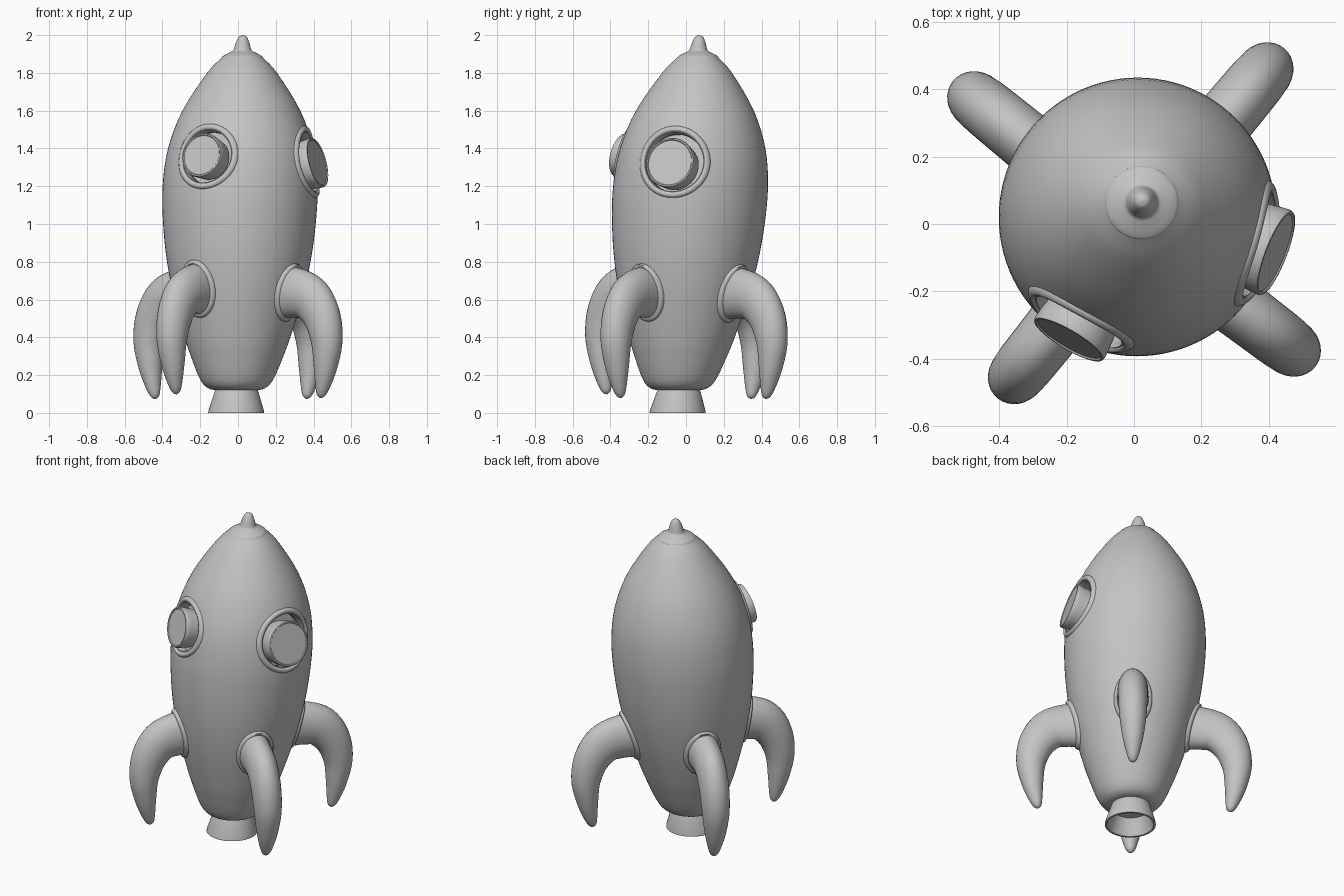
import bpy
import bmesh
from math import sin, cos, pi
from mathutils import Vector

cube = bpy.data.objects.get("Cube")
if cube:
    bpy.data.objects.remove(cube)

grey = bpy.data.materials.new("plain grey")
grey.use_nodes = True
grey.diffuse_color = (0.55, 0.55, 0.55, 1)
grey.node_tree.nodes["Principled BSDF"].inputs["Base Color"].default_value = (0.55, 0.55, 0.55, 1)

UP = Vector((0, 0, 1))


def smooth_path(points, steps):
    """Catmull-Rom curve through the points."""
    pts = [Vector(p) for p in points]
    ext = [2 * pts[0] - pts[1]] + pts + [2 * pts[-1] - pts[-2]]
    out = []
    for a, b, c, d in zip(ext, ext[1:], ext[2:], ext[3:]):
        for i in range(steps):
            t = i / steps
            out.append(b + (c - a) * t / 2 + (2 * a - 5 * b + 4 * c - d) * t * t / 2
                       + (3 * b - a - 3 * c + d) * t ** 3 / 2)
    return out + [pts[-1]]


def skin(name, rings, closed=False, angle=40):
    """Join rings of points into a smooth surface; closed joins last ring to first."""
    bm = bmesh.new()
    rows = [[bm.verts.new(p) for p in ring] for ring in rings]
    n = len(rows[0])
    for a, b in zip(rows, rows[1:] + (rows[:1] if closed else [])):
        for i in range(n):
            j = (i + 1) % n
            bm.faces.new((a[i], a[j], b[j], b[i]))
    if not closed:
        bm.faces.new(rows[0])
        bm.faces.new(rows[-1])
    bmesh.ops.recalc_face_normals(bm, faces=bm.faces)
    mesh = bpy.data.meshes.new(name)
    bm.to_mesh(mesh)
    bm.free()
    mesh.materials.append(grey)
    obj = bpy.data.objects.new(name, mesh)
    bpy.context.collection.objects.link(obj)
    shade(obj, angle)
    return obj


def shade(obj, angle):
    bpy.ops.object.select_all(action="DESELECT")
    obj.select_set(True)
    bpy.context.view_layer.objects.active = obj
    bpy.ops.object.shade_smooth_by_angle(angle=angle * pi / 180)


def axis(z):
    """The rocket leans a little, so its axis drifts with height."""
    return Vector((-0.01 + 0.0175 * z, -0.045 + 0.0575 * z, z))


def lathe(name, profile, closed=False, n=64):
    rings = [[axis(z) + Vector((r * cos(2 * pi * i / n), r * sin(2 * pi * i / n), 0))
              for i in range(n)] for r, z in profile]
    return skin(name, rings, closed)


def frame(normal):
    n = Vector(normal).normalized()
    u = UP.cross(n).normalized()
    return n, u, n.cross(u)


# Hull
hull_profile = smooth_path([(0.10, 0.12), (0.14, 0.126), (0.175, 0.15), (0.205, 0.2),
                            (0.245, 0.3), (0.28, 0.4), (0.338, 0.6), (0.38, 0.8),
                            (0.404, 1.0), (0.41, 1.2), (0.385, 1.4), (0.312, 1.6),
                            (0.185, 1.8), (0.105, 1.885)], 4)
hull = lathe("hull", hull_profile, n=96)


def hull_radius(z):
    for a, b in zip(hull_profile, hull_profile[1:]):
        if a.y <= z <= b.y:
            return a.x + (b.x - a.x) * (z - a.y) / (b.y - a.y)
    return 0.0


def on_hull(start, n):
    """Follow n from start until it leaves the hull."""
    lo, hi = 0.0, 0.8
    for _ in range(25):
        mid = (lo + hi) / 2
        p = start + n * mid
        if (p - axis(p.z)).length < hull_radius(p.z):
            lo = mid
        else:
            hi = mid
    return start + n * lo


def hull_ring(name, start, normal, width, height, section, n=64):
    """Ring moulded to the hull; section lists (outward offset, lift)."""
    d, u, v = frame(normal)
    rings = []
    for i in range(n):
        c, s = cos(2 * pi * i / n), sin(2 * pi * i / n)
        rings.append([on_hull(start + u * c * (width + o) + v * s * (height + o), d) + d * lift
                      for o, lift in section])
    return skin(name, rings, closed=True, angle=60)


def disc(name, centre, normal, profile, n=64):
    """Turned part about any direction; profile lists (radius, lift)."""
    d, u, v = frame(normal)
    return skin(name, [[centre + d * h + (u * cos(2 * pi * i / n) + v * sin(2 * pi * i / n)) * r
                        for i in range(n)] for r, h in profile], angle=35)


# Nose cap
nose = smooth_path([(0.092, 1.875), (0.106, 1.872), (0.108, 1.884), (0.092, 1.896),
                    (0.068, 1.908), (0.05, 1.918), (0.043, 1.935), (0.034, 1.965),
                    (0.02, 1.992), (0.001, 2.0)], 4)
lathe("nose_cap", nose)

# Hollow exhaust nozzle
lathe("nozzle", [(0.105, 0.135), (0.112, 0.122), (0.118, 0.105), (0.147, 0.012), (0.148, 0.0),
                 (0.135, 0.0), (0.13, 0.012), (0.1, 0.1), (0.001, 0.11), (0.001, 0.135)],
      closed=True)

# Portholes: recess in the hull, moulded rim, raised round pane
portholes = [
    ("front_porthole", (-0.47, -0.85, 0.2), 1.36, 0.165, (-0.192, -0.34, 1.365),
     (-0.5, -0.85, 0.25), 0.12),
    ("left_porthole", (0.96, -0.24, 0.17), 1.33, 0.18, (0.418, -0.085, 1.325),
     (0.93, -0.36, 0.25), 0.135),
]
cutters = []
for name, normal, z, radius, pane_at, pane_normal, pane_radius in portholes:
    d = Vector(normal).normalized()
    start = axis(z - d.z * 0.39)
    hole = radius - 0.022
    cutters.append(disc(name + "_cutter", start, d, [(hole, 0.31), (hole, 0.6)]))
    hull_ring(name + "_rim", start, d, radius, radius,
              [(0.014, -0.01), (0.012, 0.004), (0.004, 0.011), (-0.006, 0.012),
               (-0.015, 0.006), (-0.022, -0.008), (-0.026, -0.05), (-0.018, -0.06)])
    r = pane_radius
    disc(name + "_pane", Vector(pane_at), pane_normal,
         [(r - 0.01, -0.1), (r - 0.002, -0.03), (r, -0.004), (r - 0.003, 0.004),
          (r - 0.01, 0.005), (r - 0.014, 0.0)])

for cutter in cutters:
    cutter.hide_render = True
    cut = hull.modifiers.new("recess", "BOOLEAN")
    cut.object = cutter
    cut.operation = "DIFFERENCE"
    cut.solver = "EXACT"
bpy.context.view_layer.objects.active = hull
for cut in list(hull.modifiers):
    if cut.type == "BOOLEAN":
        bpy.ops.object.modifier_move_to_index(modifier=cut.name, index=0)
        bpy.ops.object.modifier_apply(modifier=cut.name)
for cutter in cutters:
    bpy.data.objects.remove(cutter)
shade(hull, 40)

# Legs: (reach, height, in-plane half width, sideways half width) along the curve
leg_path = smooth_path([(0.27, 0.64, 0.14, 0.095), (0.38, 0.635, 0.132, 0.09),
                        (0.475, 0.6, 0.122, 0.088), (0.545, 0.505, 0.105, 0.086),
                        (0.575, 0.38, 0.086, 0.08), (0.567, 0.25, 0.064, 0.064),
                        (0.55, 0.15, 0.042, 0.042), (0.537, 0.095, 0.023, 0.023),
                        (0.532, 0.078, 0.001, 0.001)], 5)
legs = [("front_right_leg", -0.35, -0.45, 0.02), ("front_left_leg", 0.47, -0.37, 0.0),
        ("back_left_leg", 0.39, 0.455, -0.005), ("back_right_leg", -0.47, 0.37, -0.005)]
for name, x, y, dz in legs:
    base = axis(0.55)
    out = Vector((x - base.x, y - base.y, 0))
    stretch = out.length / 0.575
    out.normalize()
    side = UP.cross(out)
    rings = []
    for i, p in enumerate(leg_path):
        a, b = leg_path[max(i - 1, 0)], leg_path[min(i + 1, len(leg_path) - 1)]
        along = (out * (b[0] - a[0]) + UP * (b[1] - a[1])).normalized()
        across = side.cross(along)
        centre = Vector((base.x, base.y, p[1] + dz)) + out * p[0] * stretch
        rings.append([centre + across * p[2] * cos(2 * pi * k / 32) + side * p[3] * sin(2 * pi * k / 32)
                      for k in range(32)])
    skin(name, rings, angle=60)
    # Collar where the leg meets the hull
    hull_ring(name + "_collar", axis(0.637 + dz), out, 0.095, 0.137,
              [(0.016, -0.012), (0.016, 0.008), (0.009, 0.018), (-0.004, 0.018), (-0.012, 0.0),
               (-0.012, -0.012)])
